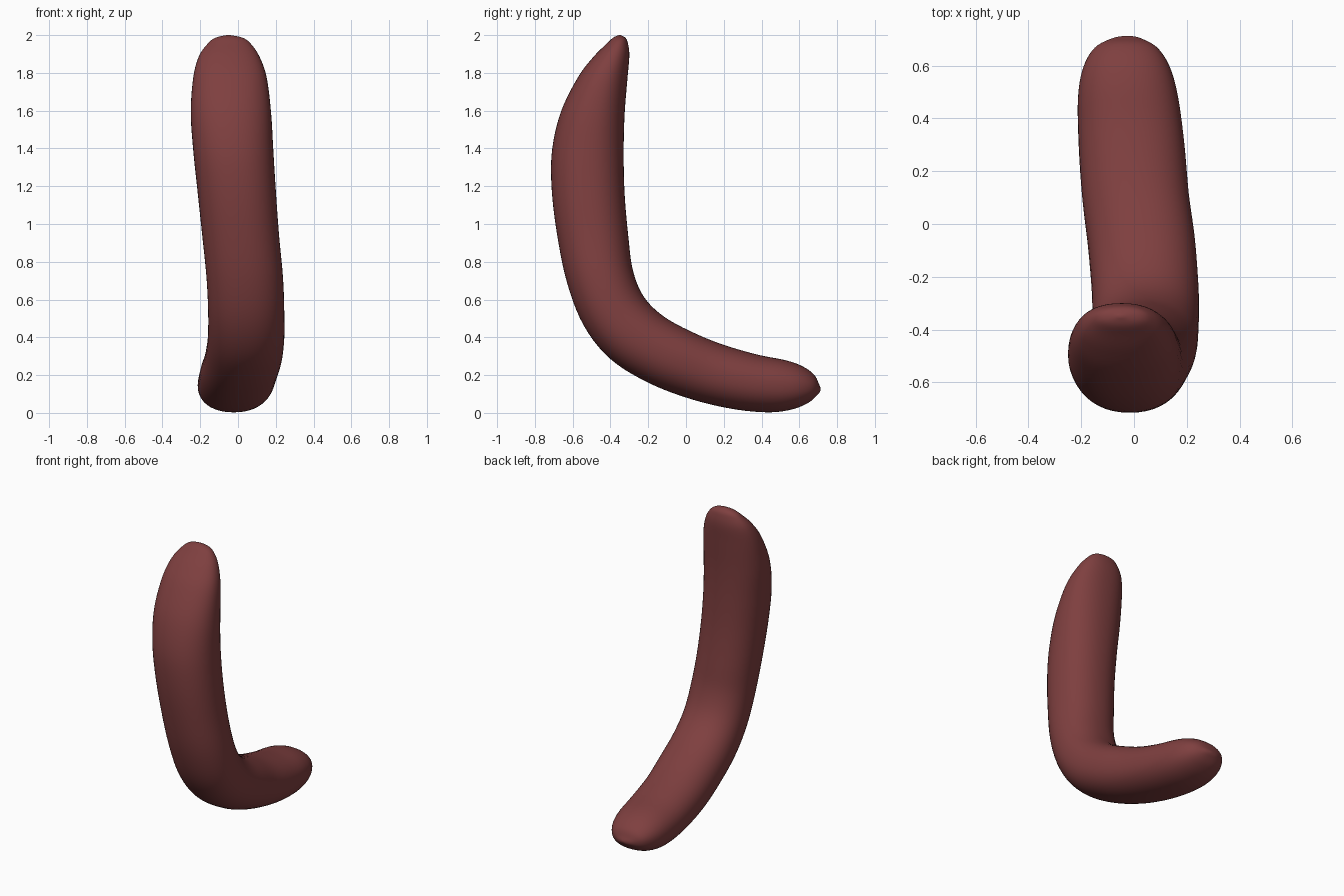
import bpy, bmesh, math
from mathutils import Vector

if "Cube" in bpy.data.objects:
    bpy.data.objects.remove(bpy.data.objects["Cube"])

# Cross-sections along the bend:
# outer edge (y, z), inner edge (y, z), left x, right x
SECTIONS = [
    (-.355, 2.0, -.345, 2.0, -.06, -.04),
    (-.385, 1.987, -.32, 1.985, -.12, .025),
    (-.42, 1.955, -.307, 1.955, -.16, .067),
    (-.49, 1.885, -.30, 1.89, -.207, .113),
    (-.57, 1.78, -.31, 1.77, -.237, .152),
    (-.66, 1.60, -.325, 1.58, -.25, .175),
    (-.708, 1.40, -.33, 1.38, -.237, .187),
    (-.712, 1.20, -.325, 1.16, -.215, .20),
    (-.685, .96, -.305, .93, -.19, .217),
    (-.63, .69, -.28, .75, -.167, .238),
    (-.54, .46, -.22, .61, -.158, .245),
    (-.40, .285, -.11, .505, -.16, .245),
    (-.20, .16, .05, .42, -.175, .232),
    (.02, .075, .20, .36, -.197, .208),
    (.24, .022, .38, .308, -.21, .19),
    (.43, .003, .53, .278, -.212, .167),
    (.56, .018, .62, .245, -.193, .137),
    (.65, .055, .68, .20, -.15, .09),
    (.70, .10, .705, .15, -.085, .028),
    (.713, .12, .713, .13, -.035, -.015),
]
SIDES, STEPS, POWER = 48, 5, 2.2


def spline(a, b, c, d, t):
    """Smooth interpolation between b and c."""
    return [0.5 * (2*q + (r-p)*t + (2*p-5*q+4*r-s)*t*t + (3*q-p-3*r+s)*t**3)
            for p, q, r, s in zip(a, b, c, d)]


def rounded(v):
    return math.copysign(abs(v) ** (2 / POWER), v)


# Refine the sections into many rings
rings, last = [], len(SECTIONS) - 1
for i in range(last):
    pts = [SECTIONS[min(max(i + k, 0), last)] for k in (-1, 0, 1, 2)]
    rings += [spline(*pts, s / STEPS) for s in range(STEPS)]
rings.append(SECTIONS[-1])

# Loft the bent body
bm = bmesh.new()
loops = []
for oy, oz, iy, iz, xl, xr in rings:
    outer, inner = Vector((0, oy, oz)), Vector((0, iy, iz))
    mid, half = (outer + inner) / 2, (inner - outer) / 2
    loop = []
    for k in range(SIDES):
        a = math.tau * k / SIDES
        p = mid + half * rounded(math.sin(a))
        p.x = (xl + xr) / 2 + (xr - xl) / 2 * rounded(math.cos(a))
        loop.append(bm.verts.new(p))
    loops.append(loop)
for a, b in zip(loops, loops[1:]):
    for k in range(SIDES):
        n = (k + 1) % SIDES
        bm.faces.new((a[k], a[n], b[n], b[k]))
bm.faces.new(loops[0])
bm.faces.new(loops[-1])
bmesh.ops.recalc_face_normals(bm, faces=bm.faces)
for f in bm.faces:
    f.smooth = True
mesh = bpy.data.meshes.new("bent_body")
bm.to_mesh(mesh)
bm.free()
body = bpy.data.objects.new("bent_body", mesh)
bpy.context.collection.objects.link(body)

# Dark red material
mat = bpy.data.materials.new("dark_red")
mat.diffuse_color = (0.21, 0.05, 0.05, 1)
mat.use_nodes = True
mat.node_tree.nodes["Principled BSDF"].inputs["Base Color"].default_value = mat.diffuse_color
mesh.materials.append(mat)
